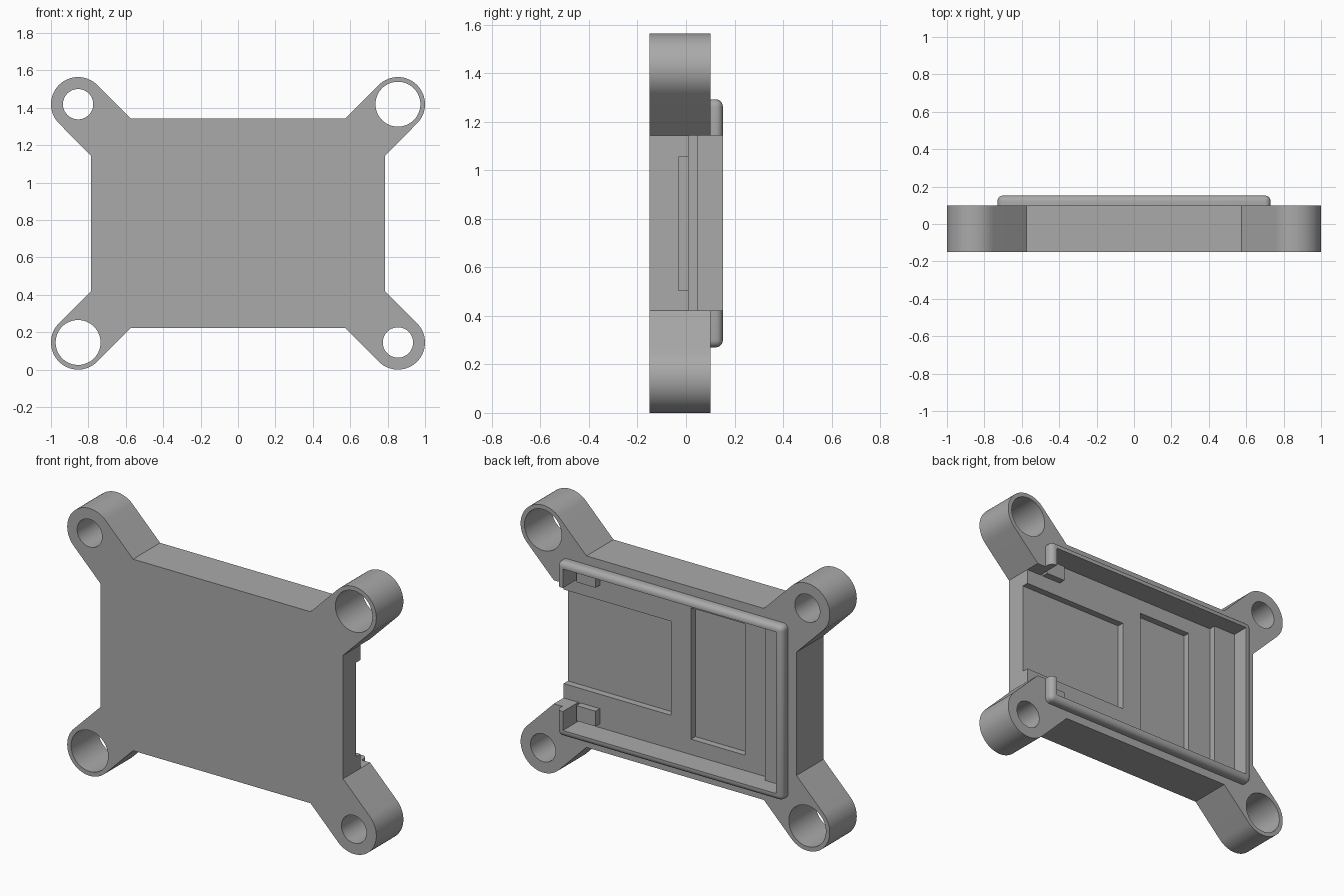
import bpy, bmesh, math

default = bpy.data.objects.get("Cube")
if default:
    bpy.data.objects.remove(default, do_unlink=True)

grey = bpy.data.materials.new("plain grey")
grey.use_nodes = True
colour = (0.4, 0.4, 0.4, 1)
grey.diffuse_color = colour
grey.node_tree.nodes["Principled BSDF"].inputs["Base Color"].default_value = colour

FRONT, BACK, RIM = -0.15, 0.10, 0.152
MID = 0.782                      # height of the plate centre
ARM_X, ARM_Z, ARM_R = 0.855, 0.637, 0.145


def extrude_outline(name, points, y0, y1):
    """Extrude an (x, z) outline along y."""
    bm = bmesh.new()
    face = bm.faces.new([bm.verts.new((x, y0, z)) for x, z in points])
    out = bmesh.ops.extrude_face_region(bm, geom=[face])
    moved = [v for v in out["geom"] if isinstance(v, bmesh.types.BMVert)]
    bmesh.ops.translate(bm, vec=(0, y1 - y0, 0), verts=moved)
    bmesh.ops.recalc_face_normals(bm, faces=bm.faces)
    mesh = bpy.data.meshes.new(name)
    bm.to_mesh(mesh)
    bm.free()
    mesh.materials.append(grey)
    obj = bpy.data.objects.new(name, mesh)
    bpy.context.collection.objects.link(obj)
    return obj


def box(name, x0, x1, y0, y1, z0, z1):
    return extrude_outline(name, [(x0, z0), (x1, z0), (x1, z1), (x0, z1)], y0, y1)


def disc(name, cx, cz, r, y0, y1, n=64):
    ring = [(cx + r * math.cos(math.tau * i / n), cz + r * math.sin(math.tau * i / n))
            for i in range(n)]
    return extrude_outline(name, ring, y0, y1)


def combine(target, tool, operation):
    mod = target.modifiers.new(operation, 'BOOLEAN')
    mod.operation, mod.object, mod.solver = operation, tool, 'EXACT'
    bpy.context.view_layer.objects.active = target
    bpy.ops.object.modifier_apply(modifier=mod.name)
    bpy.data.objects.remove(tool, do_unlink=True)


# Plate with four rounded diagonal arms
outline = []
for k, (sx, sz) in enumerate([(1, 1), (-1, 1), (-1, -1), (1, -1)]):
    middle = math.radians(45 + 90 * k)
    arc = []
    for i in range(33):
        a = middle - math.pi / 2 + math.pi * i / 32
        arc.append((sx * ARM_X + ARM_R * math.cos(a),
                    MID + sz * ARM_Z + ARM_R * math.sin(a)))
    side = (sx * 0.785, MID + sz * 0.361)
    end = (sx * 0.574, MID + sz * 0.56)
    first, last = (side, end) if sx * sz > 0 else (end, side)
    outline += [first] + arc + [last]
plate = extrude_outline("mounting_plate", outline, FRONT, BACK)

# Raised rim with rounded outer edges
rim = box("rim", -0.73, 0.73, 0.0, RIM, 0.27, 1.292)
bm = bmesh.new()
bm.from_mesh(rim.data)
edges = [e for e in bm.edges if max(v.co.y for v in e.verts) > BACK]
bmesh.ops.bevel(bm, geom=edges, offset=0.03, segments=5, profile=0.5, affect='EDGES')
bm.to_mesh(rim.data)
bm.free()
combine(plate, rim, 'UNION')

# Pocket, shallow end ledge, open end and floor recesses
cuts = [
    (-0.69, 0.69, 0.05, 0.3, 0.31, 1.254),
    (-0.545, 0.69, 0.01, 0.3, 0.31, 1.254),
    (0.60, 0.9, 0.01, 0.3, MID - 0.361, MID + 0.361),
    (0.09, 0.9, -0.03, 0.2, 0.505, 1.055),
    (-0.39, -0.04, -0.03, 0.2, 0.40, 1.168),
]
for c in cuts:
    combine(plate, box("cutter", *c), 'DIFFERENCE')

# Bolt holes: large and small on opposite diagonals
for sx in (-1, 1):
    for sz in (-1, 1):
        radius = 0.12 if sx * sz > 0 else 0.081
        hole = disc("cutter", sx * ARM_X, MID + sz * ARM_Z, radius, -0.4, 0.4)
        combine(plate, hole, 'DIFFERENCE')

# Corner blocks on the pocket floor beside the open end
for label, s in (("lower", -1), ("upper", 1)):
    z0, z1 = sorted((MID + s * 0.361, MID + s * 0.45))
    box(label + "_corner_block", 0.55, 0.675, 0.005, 0.05, z0, z1)

bpy.ops.object.select_all(action='DESELECT')
plate.select_set(True)
bpy.context.view_layer.objects.active = plate
bpy.ops.object.shade_smooth_by_angle(angle=math.radians(30))
